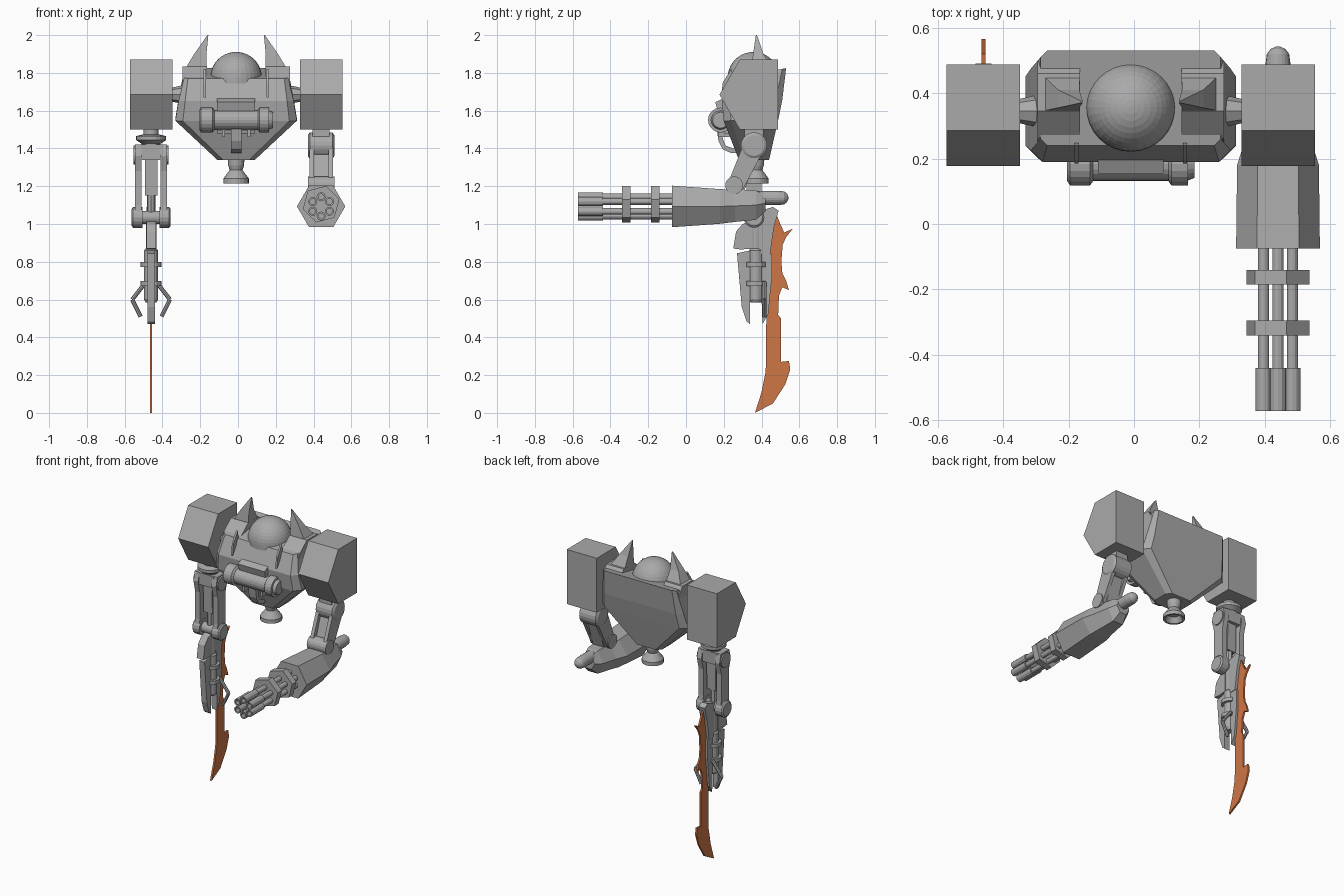
import bpy, bmesh, math
from mathutils import Vector


def material(name, col):
    m = bpy.data.materials.new(name)
    m.diffuse_color = (*col, 1)
    return m


GREY = material("grey metal", (0.40, 0.40, 0.40))
ORANGE = material("orange blade", (0.62, 0.18, 0.06))


def loft(name, rings, mat=GREY):
    """Skin equal-length rings of points and cap both ends."""
    bm = bmesh.new()
    vs = [[bm.verts.new(p) for p in r] for r in rings]
    n = len(rings[0])
    for a, b in zip(vs, vs[1:]):
        for i in range(n):
            j = (i + 1) % n
            bm.faces.new((a[i], a[j], b[j], b[i]))
    bm.faces.new(vs[0][::-1])
    bm.faces.new(vs[-1])
    bmesh.ops.recalc_face_normals(bm, faces=bm.faces)
    me = bpy.data.meshes.new(name)
    bm.to_mesh(me)
    bm.free()
    me.materials.append(mat)
    ob = bpy.data.objects.new(name, me)
    bpy.context.collection.objects.link(ob)
    return ob


def slab(name, yz, x0, x1, mat=GREY):
    """Side profile (y, z) extruded between two x values."""
    return loft(name, [[(x, y, z) for y, z in yz] for x in (x0, x1)], mat)


def box(name, x0, x1, y0, y1, z0, z1):
    return slab(name, [(y0, z0), (y1, z0), (y1, z1), (y0, z1)], x0, x1)


def lathe(name, origin, axis, prof, n=20, rot=0):
    """Turned part: prof is (distance along axis, radius)."""
    k = "xyz".index(axis)
    rings = []
    for d, r in prof:
        ring = []
        for i in range(n):
            a = 2 * math.pi * i / n + rot
            p = Vector(origin)
            p[k] += d
            p[0 if k else 1] += r * math.cos(a)
            p[1 if k == 2 else 2] += r * math.sin(a)
            ring.append(p)
        rings.append(ring)
    return loft(name, rings)


def rod(name, a, b, r, n=8):
    a, b = Vector(a), Vector(b)
    q = (b - a).to_track_quat('Z', 'Y')
    return loft(name, [[p + q @ Vector((r * math.cos(t * 2 * math.pi / n), r * math.sin(t * 2 * math.pi / n), 0))
                        for t in range(n)] for p in (a, b)])


CX = -0.01  # torso centre line


def octagon(hx, y0, y1, c, z0, z1):
    pts = [(-hx + c, y0), (hx - c, y0), (hx, y0 + c), (hx, y1 - c),
           (hx - c, y1), (-hx + c, y1), (-hx, y1 - c), (-hx, y0 + c)]
    return [(CX + x, y, z0 + (z1 - z0) * (y - y0) / (y1 - y0)) for x, y in pts]


# Torso, dome and thruster
loft("torso", [octagon(0.10, 0.28, 0.44, 0.03, 1.34, 1.34),
               octagon(0.322, 0.20, 0.49, 0.04, 1.545, 1.56),
               octagon(0.305, 0.19, 0.51, 0.035, 1.65, 1.66),
               octagon(0.275, 0.24, 0.53, 0.02, 1.77, 1.825)])
lathe("dome", (CX, 0.357, 1.775), "z",
      [(-0.03, 0.136)] + [(0.136 * math.sin(i * math.pi / 20), 0.136 * math.cos(i * math.pi / 20) + 1e-4)
                          for i in range(11)], 32)
lathe("thruster", (CX, 0.37, 0), "z",
      [(1.36, 0.045), (1.31, 0.042), (1.285, 0.034), (1.24, 0.068), (1.215, 0.068), (1.215, 0.055), (1.25, 0.035)])

# Front cylinder with end caps, mounts and chin hose
lathe("front_cylinder", (CX, 0.183, 1.55), "x",
      [(-0.195, 0.05), (-0.185, 0.066), (-0.125, 0.066), (-0.115, 0.052), (0.115, 0.052),
       (0.125, 0.066), (0.175, 0.066), (0.175, 0.05), (0.195, 0.042)])
slab("cylinder_mount", [(0.155, 1.645), (0.21, 1.67), (0.24, 1.48), (0.20, 1.48)], -0.11, 0.09)
slab("chin_hose", [(0.16, 1.52), (0.172, 1.44), (0.195, 1.395), (0.24, 1.375), (0.32, 1.375),
                   (0.32, 1.40), (0.25, 1.40), (0.21, 1.415), (0.195, 1.45), (0.19, 1.52)], -0.038, 0.018)

for s, side in ((-1, "left"), (1, "right")):
    def X(d):
        return CX + s * d
    # Horn with its raised base
    slab(side + "_horn_base", [(0.25, 1.73), (0.265, 1.77), (0.345, 1.835), (0.46, 1.835), (0.50, 1.78), (0.45, 1.72)],
         X(0.155), X(0.285))
    loft(side + "_horn", [[(X(a), y0, z), (X(b), y0, z), (X(b), y1, z), (X(a), y1, z)]
                          for a, b, y0, y1, z in ((0.155, 0.27, 0.345, 0.455, 1.82), (0.157, 0.222, 0.355, 0.41, 1.90),
                                                  (0.147, 0.152, 0.37, 0.376, 2.0))])
    slab(side + "_brow_fin", [(0.185, 1.67), (0.195, 1.75), (0.24, 1.82), (0.25, 1.76)], X(0.16), X(0.172))
    box(side + "_hose_clip", X(0.06), X(0.075), 0.17, 0.23, 1.46, 1.50)
    # Shoulder block and axle
    slab(side + "_shoulder", [(0.285, 1.87), (0.488, 1.87), (0.488, 1.50), (0.285, 1.50), (0.177, 1.685)],
         X(0.338), X(0.563))
    lathe(side + "_axle", (X(0.28), 0.345, 1.685), "x", [(0, 0.05), (s * 0.07, 0.035)], 8)

# Gun arm: joints and upper arm
GX, GZ = 0.44, 1.093
lathe("gun_shoulder_joint", (GX, 0.36, 1.415), "x", [(-0.07, 0.055), (-0.06, 0.07), (0.06, 0.07), (0.07, 0.055)])
lathe("gun_elbow_joint", (GX, 0.255, 1.205), "x", [(-0.07, 0.047), (0.07, 0.047)])
box("gun_arm_stem", GX - 0.045, GX + 0.045, 0.31, 0.41, 1.42, 1.51)
for a, b in ((-0.062, -0.038), (0.038, 0.062)):
    slab("gun_arm_rail", [(0.295, 1.40), (0.395, 1.36), (0.30, 1.18), (0.22, 1.21)], GX + a, GX + b)
slab("gun_arm_core", [(0.32, 1.40), (0.38, 1.38), (0.30, 1.15), (0.24, 1.17)], GX - 0.04, GX + 0.04)


# Gun housing, barrels and clamps
def hexring(y, r, z, h):
    return [(GX + r * math.cos(i * math.pi / 3), y, z + h * math.sin(i * math.pi / 3)) for i in range(6)]


loft("gun_housing", [hexring(-0.075, 0.128, GZ, 0.127), hexring(0.18, 0.125, GZ, 0.106),
                     hexring(0.26, 0.10, GZ + 0.003, 0.098), hexring(0.37, 0.075, 1.10, 0.09),
                     hexring(0.42, 0.05, 1.11, 0.05)])
lathe("gun_tail", (GX, 0.33, 1.138), "y",
      [(0, 0.038), (0.16, 0.038), (0.19, 0.034), (0.205, 0.022), (0.212, 0.006)])
for i in range(6):
    a = math.pi / 6 + i * math.pi / 3
    o = (GX + 0.051 * math.cos(a), 0, GZ + 0.051 * math.sin(a))
    lathe("barrel", o, "y", [(-0.06, 0.017), (-0.44, 0.017), (-0.44, 0.024), (-0.572, 0.024),
                             (-0.572, 0.015), (-0.53, 0.015)], 12)
for y in (-0.34, -0.185):
    lathe("barrel_clamp", (GX, y, GZ + 0.012), "y", [(0, 0.1), (0.045, 0.1)], 6, math.radians(15))

# Blade arm: upper arm
BX = -0.46
lathe("blade_arm_swivel", (BX, 0.36, 0), "z",
      [(1.51, 0.04), (1.475, 0.04), (1.465, 0.08), (1.445, 0.08), (1.425, 0.05), (1.39, 0.045)])
box("blade_arm_yoke", BX - 0.06, BX + 0.06, 0.31, 0.41, 1.34, 1.42)
slab("blade_arm_piston", [(0.33, 1.35), (0.39, 1.35), (0.385, 1.15), (0.335, 1.15)], BX - 0.033, BX + 0.033)
rod("piston_rod", (BX, 0.36, 1.18), (BX, 0.36, 1.0), 0.022)
for s in (-1, 1):
    slab("blade_arm_rail", [(0.315, 1.42), (0.405, 1.42), (0.42, 1.36), (0.40, 1.28), (0.40, 1.10), (0.41, 1.02),
                            (0.39, 0.99), (0.33, 0.99), (0.31, 1.02), (0.32, 1.10), (0.32, 1.28), (0.30, 1.36)],
         BX + s * 0.05, BX + s * 0.085)
    lathe("blade_arm_pivot", (BX, 0.36, 1.365), "x", [(s * 0.05, 0.05), (s * 0.093, 0.05)], 16)
    lathe("blade_elbow_disc", (BX, 0.36, 1.035), "x", [(s * 0.045, 0.055), (s * 0.095, 0.055), (s * 0.103, 0.045)], 16)
    # Side claws
    pts = [(BX + s * d, 0.415, z) for d, z in ((0.03, 0.69), (0.10, 0.60), (0.055, 0.51))]
    rod("claw_upper", pts[0], pts[1], 0.011)
    rod("claw_lower", pts[1], pts[2], 0.011)
lathe("blade_elbow_pin", (BX, 0.36, 1.035), "x", [(-0.05, 0.035), (0.05, 0.035)])

# Blade arm: forearm post, cylinder, armour and prongs
lathe("forearm_cylinder", (BX, 0.37, 0), "z",
      [(1.04, 0.028), (0.87, 0.028), (0.86, 0.037), (0.60, 0.037), (0.585, 0.028)], 16)
for z in (0.685, 0.785):
    lathe("forearm_band", (BX, 0.37, z - 0.012), "z", [(0, 0.055), (0.025, 0.055)], 12)
slab("forearm_guard", [(0.25, 0.87), (0.265, 0.96), (0.30, 1.0), (0.35, 1.02), (0.35, 0.87), (0.29, 0.865)],
     BX - 0.025, BX + 0.025)
slab("front_prong", [(0.27, 0.845), (0.34, 0.86), (0.34, 0.47), (0.32, 0.485), (0.295, 0.56)], BX - 0.02, BX + 0.02)
slab("rear_prong", [(0.40, 0.86), (0.455, 0.84), (0.455, 0.72), (0.435, 0.52), (0.405, 0.47), (0.40, 0.60)],
     BX - 0.02, BX + 0.02)
slab("blade_mount", [(0.39, 0.84), (0.445, 0.84), (0.465, 0.98), (0.49, 1.07), (0.46, 1.09), (0.36, 1.06)],
     BX - 0.024, BX + 0.024)

# Hooked blade
slab("blade", [(0.475, 1.06), (0.495, 1.01), (0.52, 0.955), (0.565, 0.975), (0.53, 0.93), (0.512, 0.89), (0.505, 0.80),
               (0.51, 0.74), (0.53, 0.70), (0.545, 0.65), (0.51, 0.665), (0.492, 0.62), (0.488, 0.52), (0.503, 0.50),
               (0.503, 0.27), (0.545, 0.275), (0.552, 0.23), (0.525, 0.15), (0.46, 0.05), (0.365, 0.0),
               (0.40, 0.11), (0.422, 0.22), (0.425, 0.48), (0.44, 0.84), (0.462, 1.0)], BX - 0.006, BX + 0.006, ORANGE)
